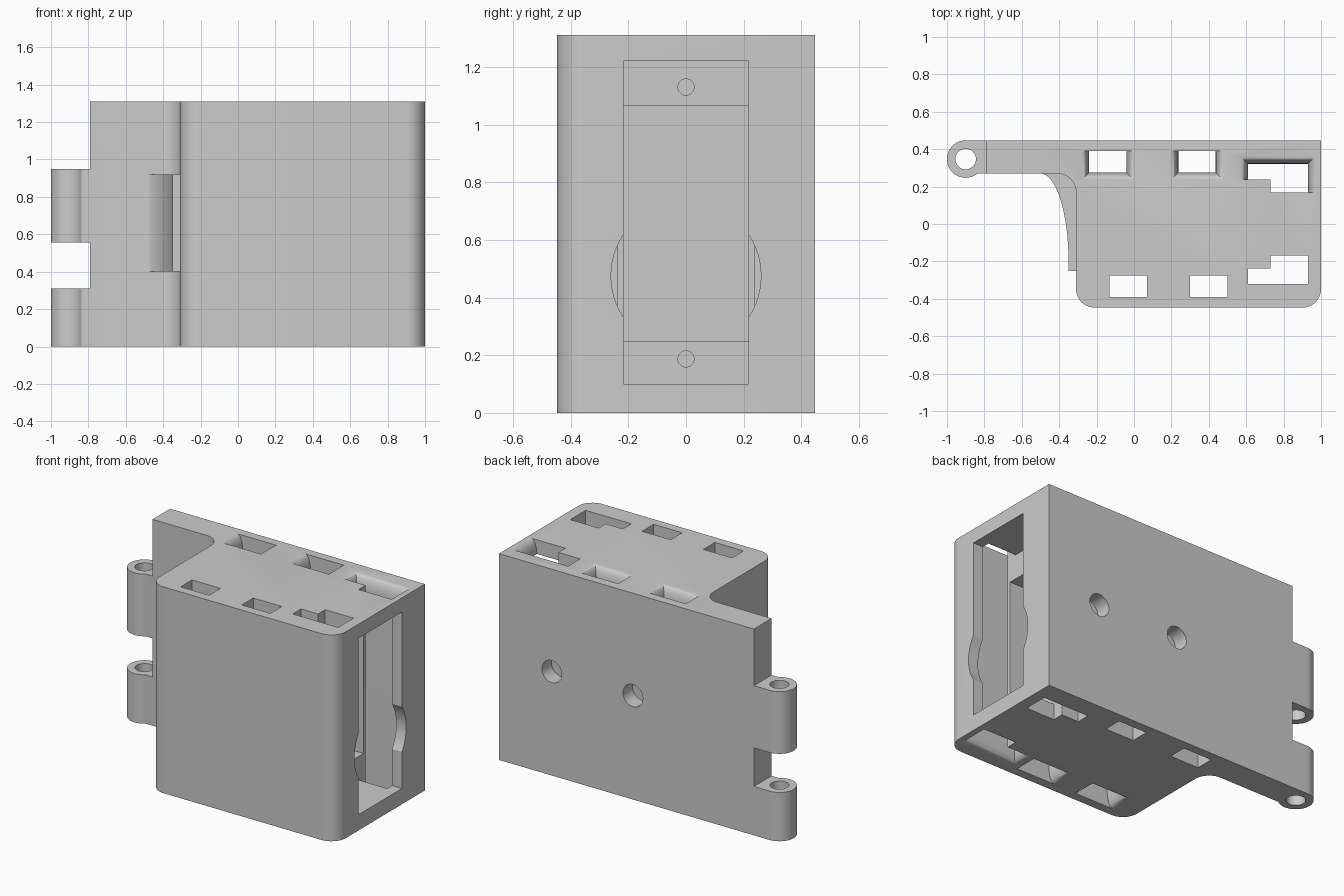
import bpy, bmesh
from math import pi, sin, cos
from mathutils import Vector

if "Cube" in bpy.data.objects:
    bpy.data.objects.remove(bpy.data.objects["Cube"])

H, B = 1.31, 0.447          # height, half depth
grey = bpy.data.materials.new("plain_grey")
grey.use_nodes = True
grey.diffuse_color = (0.6, 0.6, 0.6, 1)
grey.node_tree.nodes["Principled BSDF"].inputs["Base Color"].default_value = (0.6, 0.6, 0.6, 1)


def loft(name, rings):
    """Closed solid through rings of equal point count."""
    bm = bmesh.new()
    loops = [[bm.verts.new(p) for p in ring] for ring in rings]
    n = len(loops[0])
    for a, b in zip(loops, loops[1:]):
        for i in range(n):
            j = (i + 1) % n
            bm.faces.new((a[i], a[j], b[j], b[i]))
    bm.faces.new(loops[0][::-1])
    bm.faces.new(loops[-1])
    bmesh.ops.recalc_face_normals(bm, faces=bm.faces)
    mesh = bpy.data.meshes.new(name)
    bm.to_mesh(mesh)
    bm.free()
    mesh.materials.append(grey)
    ob = bpy.data.objects.new(name, mesh)
    bpy.context.collection.objects.link(ob)
    return ob


def prism(name, outline, z0, z1):
    return loft(name, [[(x, y, z) for x, y in outline] for z in (z0, z1)])


def box(name, x0, x1, y0, y1, z0, z1):
    return prism(name, [(x0, y0), (x1, y0), (x1, y1), (x0, y1)], z0, z1)


def arc(cx, cy, rx, ry, a0, a1, n=12):
    angles = [(a0 + (a1 - a0) * i / n) * pi / 180 for i in range(n + 1)]
    return [(cx + rx * cos(a), cy + ry * sin(a)) for a in angles]


def rod(name, start, end, r, n=40):
    start, end = Vector(start), Vector(end)
    q = (end - start).to_track_quat("Z", "Y")
    circle = [q @ Vector((x, y, 0)) for x, y in arc(0, 0, r, r, 0, 360, n)[:-1]]
    return loft(name, [[c + p for p in circle] for c in (start, end)])


def boolean(ob, other, operation="DIFFERENCE"):
    bpy.context.view_layer.objects.active = ob
    mod = ob.modifiers.new("cut", "BOOLEAN")
    mod.operation, mod.solver, mod.object = operation, "EXACT", other
    bpy.ops.object.modifier_apply(modifier=mod.name)
    bpy.data.objects.remove(other)


def smooth(ob):
    bpy.ops.object.select_all(action="DESELECT")
    ob.select_set(True)
    bpy.context.view_layer.objects.active = ob
    bpy.ops.object.shade_smooth_by_angle(angle=0.5)


# Housing with its rear mounting plate
outline = ([(1, B), (-0.79, B), (-0.79, 0.27)]
           + arc(-0.41, 0.17, 0.1, 0.1, 90, 0)
           + arc(-0.21, -B + 0.1, 0.1, 0.1, 180, 270)
           + arc(0.9, -B + 0.1, 0.1, 0.1, 270, 360))
body = prism("housing", outline, 0, H)

# Curved gusset between plate and housing
gusset = (arc(-0.5, -0.2, 0.15, 0.47, 90, 0, 20)
          + [(-0.35, -0.25), (-0.2, -0.25), (-0.2, 0.35), (-0.5, 0.35)])
boolean(body, prism("gusset", gusset, 0.4, 0.92), "UNION")

# Side pocket: stepped recess, deep cavity, round cable relief, screw holes
boolean(body, box("recess", 0.73, 1.1, -0.217, 0.217, 0.1, 1.22))
boolean(body, box("cavity", 0.12, 0.9, -0.217, 0.217, 0.25, 1.065))
boolean(body, rod("relief", (0.73, 0, 0.475), (1.1, 0, 0.475), 0.26, 64))
for z in (0.187, 1.13):
    boolean(body, rod("screw_hole", (0.5, 0, z), (0.8, 0, z), 0.028))

# Blind round holes in the back
for x in (0.06, 0.63):
    boolean(body, rod("back_hole", (x, 0.35, 0.66), (x, 0.6, 0.66), 0.07))


def slot(points, flare, side):
    """Through slot with a rounded mouth; flare = (x growth, y growth, y side).
    side 1 opens at the top, -1 is the same turned over to the front."""
    xs, ys = [p[0] for p in points], [p[1] for p in points]
    xm = (min(xs) + max(xs)) / 2
    y_edge = max(ys) if flare[2] > 0 else min(ys)
    levels = [(-0.1, 0)]
    levels += [(H - 0.1 + 0.1 * sin(i * pi / 12), 1 - cos(i * pi / 12)) for i in range(7)]
    levels += [(H + 0.1, 1)]
    rings = []
    for z, t in levels:
        ring = []
        for x, y in points:
            if x in (min(xs), max(xs)):
                nx = x + flare[0] * t * (1 if x > xm else -1)
            else:
                nx = x
            ny = y + flare[1] * t * flare[2] * (y == y_edge)
            ring.append((nx, ny * side, z if side > 0 else H - z))
        rings.append(ring)
    boolean(body, loft("slot", rings))


def rect(x0, x1, y0, y1):
    return [(x0, y0), (x1, y0), (x1, y1), (x0, y1)]


# Strap slots: rear row opens at the top, front row at the bottom
for side, starts in ((1, (-0.24, 0.237)), (-1, (-0.13, 0.3))):
    for x in starts:
        slot(rect(x, x + 0.2, 0.275, 0.39), (0.038, 0.038, -1), side)
    slot([(0.61, 0.238), (0.73, 0.238), (0.73, 0.168), (0.93, 0.168),
          (0.93, 0.322), (0.61, 0.322)], (0.038, 0.04, 1), side)
smooth(body)

# Hinge knuckles on the plate edge
for name, z0, z1 in (("lower_knuckle", 0, 0.31), ("upper_knuckle", 0.555, 0.95)):
    shape = arc(-0.9, B - 0.1, 0.1, 0.1, 90, 309, 32) + [(-0.79, 0.27), (-0.79, B)]
    knuckle = prism(name, shape, z0, z1)
    boolean(knuckle, rod("pin_hole", (-0.9, B - 0.1, -0.1), (-0.9, B - 0.1, 1.2), 0.055))
    smooth(knuckle)
